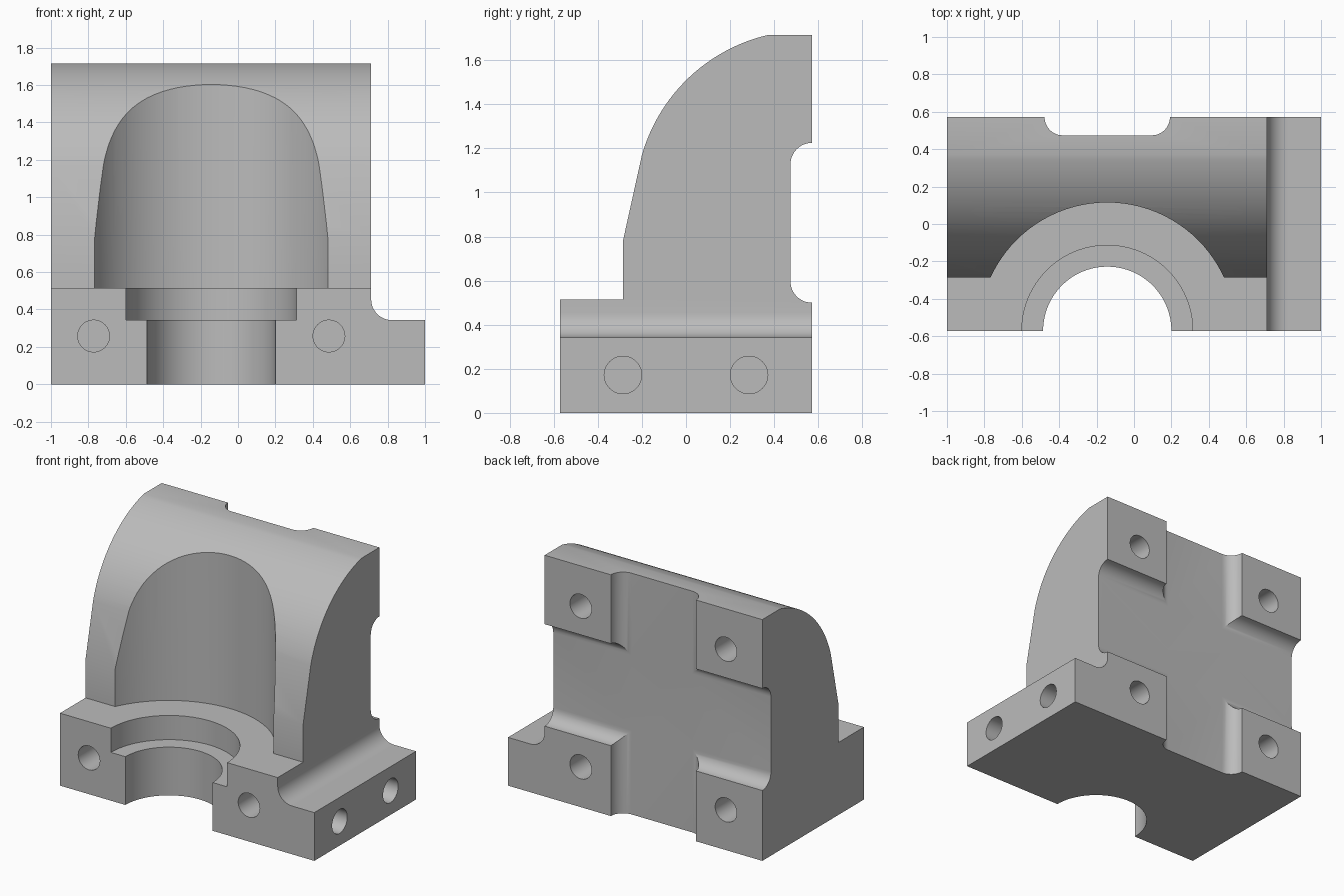
import bpy, bmesh
from math import sin, cos, pi, atan2
from mathutils import Matrix, Vector

cube = bpy.data.objects.get("Cube")
if cube:
    bpy.data.objects.remove(cube, do_unlink=True)

AXIS_X = -0.143       # centre of the bore and of the mounting pads
BACK, FRONT = 0.571, -0.571
FLOOR = 0.474         # depth of the recess on the back
FILLET = BACK - FLOOR

grey = bpy.data.materials.new("cast_grey")
grey.use_nodes = True
grey.diffuse_color = (0.5, 0.5, 0.5, 1)
grey.node_tree.nodes["Principled BSDF"].inputs["Base Color"].default_value = (0.5, 0.5, 0.5, 1)


def arc(cx, cy, r, a0, a1, n=12):
    """Points along an arc, angles in radians."""
    return [(cx + r * cos(a0 + (a1 - a0) * i / n), cy + r * sin(a0 + (a1 - a0) * i / n))
            for i in range(n + 1)]


def finish(name, bm):
    bmesh.ops.recalc_face_normals(bm, faces=bm.faces)
    mesh = bpy.data.meshes.new(name)
    bm.to_mesh(mesh)
    bm.free()
    mesh.materials.append(grey)
    obj = bpy.data.objects.new(name, mesh)
    bpy.context.collection.objects.link(obj)
    return obj


def prism(name, points, place, lo, hi):
    """Extrude a 2D outline; place(u, v, w) maps it into space."""
    bm = bmesh.new()
    face = bm.faces.new([bm.verts.new(place(u, v, lo)) for u, v in points])
    out = bmesh.ops.extrude_face_region(bm, geom=[face])
    shift = Vector(place(0, 0, hi)) - Vector(place(0, 0, lo))
    verts = [g for g in out["geom"] if isinstance(g, bmesh.types.BMVert)]
    bmesh.ops.translate(bm, verts=verts, vec=shift)
    return finish(name, bm)


def cylinder(name, start, end, r, n=48):
    start, end = Vector(start), Vector(end)
    turn = (end - start).to_track_quat("Z", "Y").to_matrix().to_4x4()
    bm = bmesh.new()
    bmesh.ops.create_cone(bm, cap_ends=True, segments=n, radius1=r, radius2=r,
                          depth=(end - start).length,
                          matrix=Matrix.Translation((start + end) / 2) @ turn)
    return finish(name, bm)


def combine(obj, tool, operation="DIFFERENCE"):
    """Apply a boolean and discard the tool."""
    mod = obj.modifiers.new("cut", "BOOLEAN")
    mod.operation, mod.solver, mod.object = operation, "EXACT", tool
    bpy.context.view_layer.update()
    graph = bpy.context.evaluated_depsgraph_get()
    mesh = bpy.data.meshes.new_from_object(obj.evaluated_get(graph))
    obj.modifiers.clear()
    obj.data = mesh
    bpy.data.objects.remove(tool, do_unlink=True)


# Side outline: stepped foot, curved brow, recessed back
brow = arc(0.549, 0.956, 0.779, atan2(0.214, -0.749), atan2(0.759, -0.176), 24)
side = [(FRONT, 0), (FRONT, 0.515), (-0.285, 0.515), (-0.285, 0.785)] + brow
side += [(BACK, 1.715)]
side += arc(BACK, 1.225 - FILLET, FILLET, pi / 2, pi)
side += arc(BACK, 0.5 + FILLET, FILLET, pi, 1.5 * pi)
side += [(BACK, 0)]
body = prism("bearing_block", side, lambda u, v, w: (w, u, v), -1, 1)

# Front outline: tall block with a filleted side flange
front = [(-1.0, -0.1), (1.1, -0.1), (1.1, 0.343)]
front += arc(0.823, 0.454, 0.111, 1.5 * pi, pi)
front += [(0.712, 1.9), (-1.1, 1.9), (-1.1, -0.1)]
front[0] = (0, -0.1)
combine(body, prism("front_outline", front, lambda u, v, w: (u, w, v), -1, 1), "INTERSECT")

# Vertical channel between the rear pads
half = 0.335
channel = [(AXIS_X - half, 0.8), (AXIS_X - half, BACK)]
channel += arc(AXIS_X - half + FILLET, BACK, FILLET, pi, 1.5 * pi)
channel += arc(AXIS_X + half - FILLET, BACK, FILLET, 1.5 * pi, 2 * pi)
channel += [(AXIS_X + half, 0.8)]
channel.pop(1)
combine(body, prism("rear_channel", channel, lambda u, v, w: (u, v, w), -0.2, 2))

# Stepped half-round bore in the front
for name, r, z0, z1 in (("bore", 0.343, -0.2, 0.4), ("counterbore", 0.457, 0.343, 0.6),
                        ("clearance", 0.686, 0.515, 2)):
    combine(body, cylinder(name, (AXIS_X, FRONT, z0), (AXIS_X, FRONT, z1), r, 96))

# Blind bolt holes
DEPTH, R = 0.28, 0.085
for s in (-1, 1):
    x = AXIS_X + s * 0.629
    combine(body, cylinder("front_hole", (x, FRONT - 0.1, 0.258), (x, FRONT + DEPTH, 0.258), R))
    y = s * 0.286
    combine(body, cylinder("side_hole", (1.1, y, 0.172), (1 - DEPTH, y, 0.172), R))
    x = AXIS_X + s * 0.571
    for z in (0.286, 1.428):
        combine(body, cylinder("rear_hole", (x, BACK + 0.1, z), (x, BACK - DEPTH, z), R))

# Smooth curves, crisp edges
bpy.ops.object.select_all(action="DESELECT")
body.select_set(True)
bpy.context.view_layer.objects.active = body
bpy.ops.object.shade_smooth_by_angle(angle=pi / 9)
